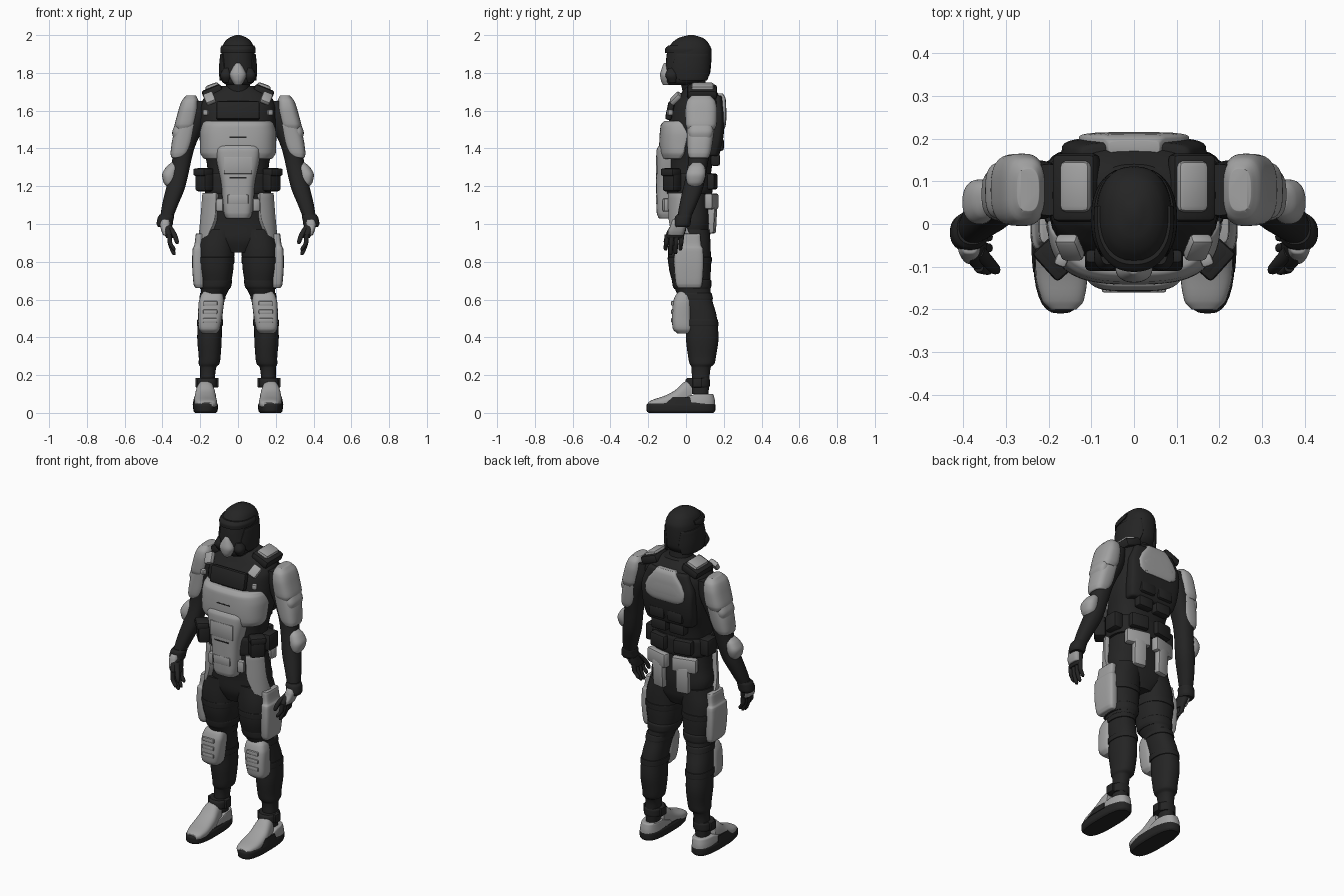
import bpy, bmesh, math
from mathutils import Matrix, Euler, Vector

def material(name, v):
    m = bpy.data.materials.new(name)
    m.diffuse_color = (v, v, v, 1)
    return m

DARK = material("charcoal", 0.018)
GREY = material("light grey", 0.36)

def finish(name, bm, mat, bevel, mirror):
    bmesh.ops.recalc_face_normals(bm, faces=bm.faces)
    if bevel:
        sharp = [e for e in bm.edges if len(e.link_faces) == 2 and e.calc_face_angle() > math.radians(45)]
        bmesh.ops.bevel(bm, geom=sharp, offset=bevel, segments=2, profile=0.5, affect='EDGES', clamp_overlap=True)
    me = bpy.data.meshes.new(name)
    bm.to_mesh(me)
    bm.free()
    me.materials.append(mat)
    ob = bpy.data.objects.new(name, me)
    bpy.context.collection.objects.link(ob)
    bpy.ops.object.select_all(action='DESELECT')
    ob.select_set(True)
    bpy.context.view_layer.objects.active = ob
    bpy.ops.object.shade_smooth_by_angle(angle=math.radians(40))
    if mirror:
        ob.modifiers.new("mirror", 'MIRROR').use_mirror_merge = False
    return ob

def smooth_sections(secs, steps):
    """Monotone cubic interpolation between cross-sections."""
    n, k = len(secs), len(secs[0])
    d = [[(b[j] - a[j]) / (b[0] - a[0]) for j in range(k)] for a, b in zip(secs, secs[1:])]
    def slope(i, j):
        if i == 0 or i == n - 1:
            return d[min(i, n - 2)][j]
        a, b = d[i - 1][j], d[i][j]
        return 2 * a * b / (a + b) if a * b > 0 else 0
    out = []
    for i in range(n - 1):
        h = secs[i + 1][0] - secs[i][0]
        for s in range(steps):
            t = s / steps
            row = [secs[i][0] + h * t]
            for j in range(1, k):
                p, q = secs[i][j], secs[i + 1][j]
                row.append((2*t**3 - 3*t*t + 1) * p + (t**3 - 2*t*t + t) * h * slope(i, j)
                           + (3*t*t - 2*t**3) * q + (t**3 - t*t) * h * slope(i + 1, j))
            out.append(row)
    return out + [list(secs[-1])]

def loft(name, secs, mat, p=2.3, n=32, thick=0, axis='z', mirror=False, bevel=0, steps=4):
    """Sections (t, cx, cy, rx, ry[, start, end degrees]); thick makes an open curved shell."""
    bm = bmesh.new()
    rings = []
    def pt(s, a, inset):
        c, w = math.cos(a), math.sin(a)
        u = s[1] + (s[3] - inset) * math.copysign(abs(c) ** (2 / p), c)
        v = s[2] + (s[4] - inset) * math.copysign(abs(w) ** (2 / p), w)
        return (u, v, s[0]) if axis == 'z' else (u, s[0], v)
    for s in smooth_sections(secs, steps):
        if thick:
            a0, a1 = math.radians(s[5]), math.radians(s[6])
            angs = [a0 + (a1 - a0) * i / (n - 1) for i in range(n)]
            pts = [pt(s, a, 0) for a in angs] + [pt(s, a, thick) for a in reversed(angs)]
        else:
            pts = [pt(s, 2 * math.pi * i / n, 0) for i in range(n)]
        rings.append([bm.verts.new(q) for q in pts])
    for a, b in zip(rings, rings[1:]):
        for i in range(len(a)):
            j = (i + 1) % len(a)
            bm.faces.new((a[i], a[j], b[j], b[i]))
    bm.faces.new(rings[0])
    bm.faces.new(rings[-1])
    return finish(name, bm, mat, bevel, mirror)

def box(name, c, size, mat, rot=(0, 0, 0), bevel=0.01, mirror=False):
    bm = bmesh.new()
    bmesh.ops.create_cube(bm, size=1)
    m = Matrix.LocRotScale(Vector(c), Euler([math.radians(r) for r in rot]), Vector(size))
    bmesh.ops.transform(bm, matrix=m, verts=bm.verts)
    return finish(name, bm, mat, bevel, mirror)

# Head: helmet, neck, brow ridge, breathing mask with side filters
loft("neck", [(1.66, 0, .06, .085, .08), (1.71, 0, .045, .062, .065), (1.8, 0, .03, .065, .07)], DARK)
loft("helmet", [(1.735, 0, -.03, .06, .06), (1.755, 0, -.005, .085, .1), (1.80, 0, .01, .097, .118), (1.86, 0, .014, .091, .12),
     (1.92, 0, .018, .087, .117), (1.96, 0, .022, .073, .095), (1.985, 0, .025, .048, .064), (2.0, 0, .027, .012, .015)], DARK)
loft("helmet_brow", [(1.905, 0, .014, .093, .125, -170, -10), (1.925, 0, .014, .094, .126, -190, 10),
     (1.945, 0, .018, .086, .113, -190, 10)], DARK, thick=.015)
loft("helmet_side_rim", [(1.76, 0, .012, .098, .116, -20, 60), (1.82, 0, .012, .101, .122, -45, 70),
     (1.9, 0, .014, .094, .122, -30, 60)], DARK, thick=.012, mirror=True, bevel=.003)
loft("mask", [(1.735, 0, -.095, .018, .026), (1.765, 0, -.1, .036, .034), (1.79, 0, -.1, .044, .037),
     (1.825, 0, -.098, .03, .03), (1.852, 0, -.095, .012, .022)], GREY, bevel=.004)
loft("mask_filters", [(1.75, .062, -.07, .018, .02), (1.785, .064, -.075, .03, .034), (1.825, .06, -.07, .018, .025)], DARK, mirror=True)

# Torso core
loft("torso", [(.85, 0, .02, .07, .08), (.92, 0, .02, .165, .105), (1.0, 0, .025, .188, .11), (1.08, 0, .02, .172, .112),
     (1.2, 0, .015, .155, .112), (1.32, 0, .02, .165, .12), (1.42, 0, .03, .188, .14), (1.54, 0, .05, .2, .142),
     (1.62, 0, .06, .2, .132), (1.68, 0, .072, .17, .105), (1.73, 0, .07, .085, .07)], DARK, p=2.5, n=40)
# Front armour
loft("chest_plate", [(1.345, 0, .02, .185, .15, -168, -12), (1.38, 0, .02, .202, .16, -175, -5),
     (1.47, 0, .025, .203, .165, -178, -2), (1.52, 0, .03, .195, .165, -172, -8), (1.545, 0, .035, .182, .152, -165, -15)],
     GREY, p=3, n=40, thick=.03, bevel=.006)
loft("belly_plate", [(1.03, 0, -.06, .065, .085, -175, -5), (1.06, 0, -.06, .076, .095, -180, 0), (1.22, 0, -.06, .09, .098, -180, 0),
     (1.34, 0, -.06, .115, .098, -180, 0), (1.39, 0, -.06, .12, .096, -180, 0), (1.415, 0, -.06, .112, .085, -180, 0)],
     GREY, p=4, n=40, thick=.03, bevel=.006)
box("belly_lower_ridge", (0, -.153, 1.13), (.11, .012, .05), GREY, bevel=.004)
box("belly_upper_ridge", (0, -.155, 1.31), (.15, .01, .09), GREY, bevel=.004)
box("belly_groove", (0, -.157, 1.245), (.09, .006, .007), DARK, bevel=0)
box("chest_groove", (0, -.138, 1.46), (.09, .006, .007), DARK, bevel=0)
box("upper_chest_panel", (0, -.085, 1.6), (.23, .035, .1), DARK, rot=(-12, 0, 0), bevel=.012)
box("collar_strap", (.15, -.055, 1.665), (.055, .07, .03), GREY, rot=(48, 22, 0), bevel=.01, mirror=True)
box("collar_clip", (.17, -.085, 1.59), (.03, .03, .03), GREY, rot=(0, 0, 20), bevel=.008, mirror=True)
box("shoulder_strap_base", (.135, .085, 1.70), (.11, .16, .05), DARK, rot=(0, 22, 0), bevel=.015, mirror=True)
box("shoulder_strap", (.135, .088, 1.722), (.075, .12, .04), GREY, rot=(0, 20, 0), bevel=.014, mirror=True)

# Back armour
loft("back_pack", [(1.36, 0, .13, .15, .045), (1.44, 0, .15, .165, .045), (1.56, 0, .165, .17, .038), (1.68, 0, .155, .13, .035)],
     DARK, p=4, bevel=.01)
loft("back_plate", [(1.505, 0, .185, .09, .02), (1.53, 0, .19, .125, .022), (1.58, 0, .192, .13, .022), (1.665, 0, .188, .075, .022),
     (1.69, 0, .18, .06, .015)], GREY, p=5, bevel=.006, steps=2)
loft("back_plate_lip", [(1.515, 0, .2, .1, .008), (1.57, 0, .205, .105, .01), (1.65, 0, .2, .06, .01)], GREY, p=5, steps=2)
for i, z in enumerate((1.34, 1.42)):
    box("back_panel_%d" % i, (.06, .155 + .02 * i, z), (.1, .05, .065), DARK, bevel=.012, mirror=True)

# Belt and pouches
loft("waist_belt", [(1.16, 0, .015, .172, .122), (1.18, 0, .015, .178, .126), (1.25, 0, .015, .178, .126), (1.27, 0, .015, .17, .12)],
     DARK, p=2.6, n=40)
box("front_pouch", (.178, -.075, 1.235), (.085, .065, .125), DARK, rot=(0, 0, 48), bevel=.014, mirror=True)
box("front_pouch_flap", (.184, -.08, 1.275), (.09, .07, .04), DARK, rot=(0, 0, 48), bevel=.01, mirror=True)
box("side_pouch", (.178, .045, 1.225), (.065, .09, .1), DARK, bevel=.014, mirror=True)
box("rear_pouch", (.08, .135, 1.225), (.11, .05, .085), DARK, rot=(0, 0, -10), bevel=.012, mirror=True)
loft("hip_strip", [(.87, 0, .02, .212, .12, -22, 8), (.93, 0, .02, .208, .125, -42, 2), (1.05, 0, .02, .2, .13, -58, -10),
     (1.165, 0, .02, .192, .132, -58, -12)], GREY, p=2.5, thick=.025, mirror=True, bevel=.005)
box("buckle_wing", (.095, -.105, 1.1), (.04, .035, .07), GREY, rot=(0, 0, 15), mirror=True)
box("rear_belt_pad", (.088, .135, 1.12), (.145, .045, .085), GREY, rot=(0, 0, -14), bevel=.012, mirror=True)
box("rear_hanging_pad", (.078, .137, 1.03), (.078, .042, .16), GREY, rot=(-3, 0, -10), bevel=.012, mirror=True)

# Arms
loft("arm", [(1.02, .382, -.015, .032, .034), (1.1, .36, .01, .042, .045), (1.2, .328, .04, .05, .053), (1.3, .305, .06, .05, .052),
     (1.4, .285, .072, .054, .058), (1.55, .235, .08, .07, .07), (1.65, .2, .08, .05, .06)], DARK, mirror=True)
loft("upper_arm_guard", [(1.35, .317, .068, .036, .052), (1.38, .307, .07, .05, .062), (1.46, .287, .075, .058, .07),
     (1.53, .268, .078, .055, .075)], GREY, p=2.8, mirror=True, bevel=.006)
loft("shoulder_pad", [(1.5, .285, .08, .046, .072), (1.53, .277, .08, .058, .083), (1.6, .262, .08, .054, .085),
     (1.65, .254, .08, .045, .076), (1.68, .248, .08, .026, .05)], GREY, p=2.8, mirror=True, bevel=.008)
loft("shoulder_ridge", [(1.45, .312, .076, .03, .056), (1.49, .306, .078, .042, .066), (1.53, .292, .08, .04, .062)], GREY, p=3, mirror=True, bevel=.006)
loft("elbow_pad", [(1.195, .358, .045, .016, .022), (1.22, .362, .048, .032, .043), (1.26, .362, .052, .04, .052), (1.3, .348, .056, .034, .044),
     (1.325, .338, .058, .016, .024)], GREY, mirror=True)
loft("wrist_cuff", [(.985, .388, -.022, .036, .038), (1.0, .388, -.02, .043, .044), (1.035, .382, -.015, .043, .044), (1.05, .378, -.01, .036, .038)], DARK, mirror=True)

# Hands
loft("palm", [(.925, .362, -.062, .018, .045), (.95, .368, -.055, .023, .05), (1.0, .38, -.035, .028, .04), (1.03, .384, -.02, .026, .03)], DARK, mirror=True)
loft("hand_guard", [(.94, .374, -.055, .022, .04), (.965, .38, -.05, .026, .043), (1.0, .386, -.04, .027, .04), (1.025, .384, -.04, .02, .03)], GREY, p=3, mirror=True, bevel=.004)
for i in range(4):
    y, low = -.1 + .026 * i, (.86, .835, .84, .86)[i]
    loft("finger_%d" % (i + 1), [(low, .338, y - .008, .006, .006), (low + .012, .342, y - .008, .011, .011),
         (.9, .36, y - .004, .012, .012), (.945, .364, y, .012, .013)], DARK, n=12, mirror=True)
loft("thumb", [(.895, .322, -.108, .007, .007), (.91, .325, -.106, .012, .012), (.95, .34, -.09, .014, .014), (.99, .365, -.06, .014, .018)], DARK, n=12, mirror=True)

# Legs
loft("leg", [(.1, .165, .075, .036, .044), (.24, .158, .08, .042, .05), (.26, .153, .085, .055, .066), (.3, .15, .085, .058, .074),
     (.4, .151, .086, .065, .086), (.5, .147, .08, .064, .084), (.6, .135, .052, .064, .086), (.68, .118, .03, .08, .098),
     (.78, .12, .02, .097, .112), (.86, .118, .018, .1, .113), (.97, .1, .02, .09, .105)], DARK, mirror=True)
loft("thigh_hem", [(.655, .122, .034, .078, .095), (.67, .12, .032, .084, .102), (.7, .118, .03, .086, .104), (.71, .118, .028, .08, .098)], DARK, mirror=True)
loft("thigh_strap", [(.79, .12, .02, .1, .116), (.825, .12, .02, .102, .117)], DARK, mirror=True, bevel=.004)
loft("thigh_plate", [(.66, .205, .018, .02, .06), (.685, .208, .016, .028, .07), (.8, .213, .015, .03, .078), (.87, .213, .015, .027, .075),
     (.885, .208, .015, .024, .066), (.95, .203, .015, .02, .06)], GREY, p=4, mirror=True, bevel=.006)
loft("knee_pad", [(.42, .152, -.01, .038, .035), (.445, .152, -.018, .056, .052), (.5, .148, -.022, .063, .053), (.58, .142, -.02, .067, .05),
     (.62, .138, -.012, .06, .045), (.642, .137, -.005, .046, .034)], GREY, p=3.2, mirror=True, bevel=.006)
for i, z in enumerate((.49, .535, .58)):
    box("knee_rib_%d" % i, (.148 - .02 * (z - .5), -.071, z), (.075, .016, .024), GREY, bevel=.005, mirror=True)
for i, z in enumerate((.46, .6)):
    loft("knee_strap_%d" % i, [(z, .149 - .013 * i, .082 - .028 * i, .069, .09), (z + .035, .147 - .015 * i, .08 - .034 * i, .069, .09)],
         DARK, mirror=True, bevel=.004)

# Feet: sole, boot upper, heel guard and ankle straps
loft("sole", [(0, .172, -.027, .056, .172), (.012, .172, -.027, .064, .182), (.04, .172, -.027, .066, .183), (.055, .172, -.022, .06, .172)],
     DARK, p=2.8, mirror=True)
loft("boot_upper", [(-.2, .165, .042, .03, .014), (-.18, .166, .046, .048, .022), (-.12, .17, .054, .06, .034), (-.06, .173, .068, .058, .05),
     (0, .173, .09, .05, .078), (.03, .171, .095, .045, .078)], GREY, axis='y', p=2.6, mirror=True, bevel=.005)
loft("heel_guard", [(.03, .172, .03, .06, .125, -25, 205), (.06, .172, .03, .058, .124, -25, 205), (.1, .17, .035, .053, .11, 5, 175)],
     GREY, p=2.6, thick=.03, mirror=True, bevel=.005)
loft("side_boot_panel", [(.045, .172, -.03, .068, .15, -25, 15), (.085, .172, -.02, .06, .1, -20, 15)], DARK, p=3, thick=.02, mirror=True)
loft("ankle_strap", [(.135, .164, .06, .05, .062), (.145, .164, .06, .054, .066), (.175, .163, .062, .054, .064), (.185, .163, .064, .048, .058)],
     DARK, mirror=True)
for i, x in enumerate((.112, .216)):
    box("ankle_clip_%d" % i, (x, .06, .16), (.02, .05, .05), DARK, bevel=.005, mirror=True)
